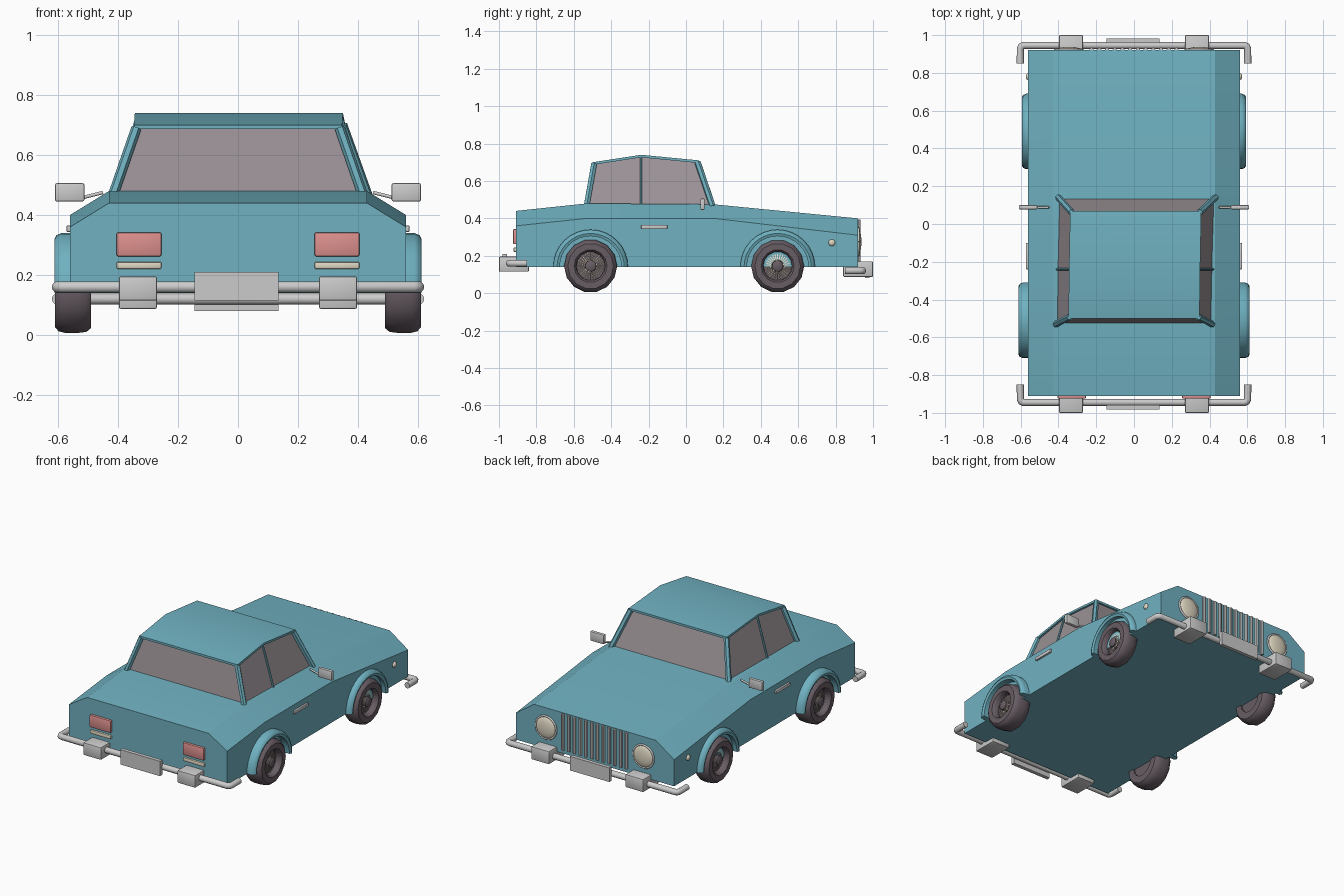
import bpy, bmesh, math
from mathutils import Vector

if "Cube" in bpy.data.objects:
    bpy.data.objects.remove(bpy.data.objects["Cube"])

def material(name, rgb):
    m = bpy.data.materials.new(name)
    m.diffuse_color = (*rgb, 1)
    m.use_nodes = True
    m.node_tree.nodes["Principled BSDF"].inputs["Base Color"].default_value = m.diffuse_color
    return m

TEAL = material("teal_paint", (0.16, 0.44, 0.53))
GLASS = material("window_grey", (0.33, 0.29, 0.31))
RUBBER = material("dark_rubber", (0.14, 0.11, 0.13))
CREAM = material("cream_lens", (0.75, 0.69, 0.55))
RED = material("red_lens", (0.72, 0.28, 0.27))

def finish(ob, mat=None, smooth=35):
    if mat:
        ob.data.materials.append(mat)
    bpy.ops.object.select_all(action='DESELECT')
    ob.select_set(True)
    bpy.context.view_layer.objects.active = ob
    if smooth:
        bpy.ops.object.shade_smooth_by_angle(angle=math.radians(smooth))
    return ob

def from_bm(name, bm, mat=None, smooth=35):
    bmesh.ops.recalc_face_normals(bm, faces=bm.faces)
    me = bpy.data.meshes.new(name)
    bm.to_mesh(me)
    bm.free()
    ob = bpy.data.objects.new(name, me)
    bpy.context.collection.objects.link(ob)
    return finish(ob, mat, smooth)

def box(name, x, y, z, mat=None, bevel=0.006):
    bm = bmesh.new()
    bmesh.ops.create_cube(bm, size=1)
    for v in bm.verts:
        for i, (a, b) in enumerate((x, y, z)):
            v.co[i] = a if v.co[i] < 0 else b
    if bevel:
        bmesh.ops.bevel(bm, geom=bm.edges[:], offset=bevel, segments=2, affect='EDGES', profile=0.5)
    return from_bm(name, bm, mat)

def loft(name, rings, mat, cap=True, smooth=25):
    bm = bmesh.new()
    R = [[bm.verts.new(p) for p in r] for r in rings]
    n = len(R[0])
    for a, b in zip(R, R[1:]):
        for i in range(n):
            bm.faces.new((a[i], a[(i + 1) % n], b[(i + 1) % n], b[i]))
    if cap:
        bm.faces.new(R[0])
        bm.faces.new(R[-1])
    return from_bm(name, bm, mat, smooth)

def lathe_x(name, profile, y, z, n, mat, sx=1, arc=2 * math.pi, smooth=40):
    """Revolve a closed (x, radius) profile about an axis parallel to x."""
    rings = [[(sx * x, y + r * math.cos(arc * k / n), z + r * math.sin(arc * k / n))
              for x, r in profile] for k in range(n + 1)]
    full = arc > 6
    ob = loft(name, rings, mat, cap=not full, smooth=smooth)
    if full:
        bm = bmesh.new()
        bm.from_mesh(ob.data)
        bmesh.ops.remove_doubles(bm, verts=bm.verts, dist=1e-5)
        bm.to_mesh(ob.data)
        bm.free()
    return ob

def tube(name, pts, r, mat=None, res=3, smooth=40):
    cu = bpy.data.curves.new(name, 'CURVE')
    cu.dimensions = '3D'
    cu.bevel_depth, cu.bevel_resolution, cu.use_fill_caps = r, res, True
    sp = cu.splines.new('POLY')
    sp.points.add(len(pts) - 1)
    for p, c in zip(sp.points, pts):
        p.co = (*c, 1)
    ob = bpy.data.objects.new(name, cu)
    bpy.context.collection.objects.link(ob)
    finish(ob, None, 0)
    bpy.ops.object.convert(target='MESH')
    return finish(bpy.context.object, mat, smooth)

# Body shell: chamfered cross-section lofted along y (y, shoulder z, top z)
loft("body", [[(-.56, y, .14), (.56, y, .14), (.56, y, s), (.43, y, t), (-.43, y, t), (-.56, y, s)]
              for y, s, t in ((-.91, .36, .44), (-.53, .40, .48), (.15, .40, .475), (.92, .31, .40))], TEAL)

# Cabin stations: base y, roof y, roof z, sideways shift
STATIONS = ((-.54, -.50, .70, 0), (-.24, -.24, .74, .005), (.15, .07, .71, .015))

def cabin(i, s, inset=0.0):
    by, ty, tz, dx = STATIONS[i]
    dy = inset * (1 if i == 0 else -1 if i == 2 else 0)
    return (Vector((s * (.425 - inset) + dx, by + dy, .465)),
            Vector((s * (.347 - inset) + dx * .6, ty + dy, tz - .01)))

# Glasshouse
rings = []
for i in range(3):
    (a, b), (d, c) = cabin(i, -1, .014), cabin(i, 1, .014)
    rings.append([a, d, c, b])
loft("windows", rings, GLASS, smooth=0)

# Roof panel
rings = []
for i in range(3):
    b, c = cabin(i, -1)[1], cabin(i, 1)[1]
    up, lo = Vector((0, 0, .01)), Vector((0, 0, -.004))
    rings.append([b + lo, c + lo, c + up, b + up])
loft("roof", rings, TEAL, smooth=25)

# Window pillars
for s in (-1, 1):
    for i in range(3):
        a, b = cabin(i, s, .008)
        tube("pillar", [a, b], .006 if i == 1 else .017, TEAL, res=1)

# Wheels and arches
for s in (-1, 1):
    for y, out in ((-.51, .61), (.49, .592)):
        c = (y, .145)
        lathe_x("tyre", [(.49, .08), (.49, .125), (.505, .138), (.535, .142), (out - .035, .142),
                         (out - .012, .136), (out, .122), (out, .088), (out - .012, .078), (out - .05, .076)],
                *c, 14, RUBBER, s)
        lathe_x("wheel_dish", [(.50, .0), (.50, .082), (out - .045, .082), (out - .045, .0)], *c, 14, RUBBER, s)
        lathe_x("wheel_hub", [(.53, .0), (.53, .034), (out - .012, .03), (out - .006, .022), (out - .006, .0)],
                *c, 14, RUBBER, s)
        # Wire spokes joined in one mesh
        bm = bmesh.new()
        for k in range(28):
            t = 2 * math.pi * k / 28
            u, w = Vector((0, math.cos(t), math.sin(t))), Vector((0, -math.sin(t), math.cos(t)))
            ctr = Vector((0, *c))
            vs = [bm.verts.new(ctr + Vector((s * x, 0, 0)) + u * r + w * q)
                  for r, x in ((.03, out - .022), (.078, out - .036)) for q in (-.003, .003)]
            bm.faces.new((vs[0], vs[1], vs[3], vs[2]))
        from_bm("wheel_spokes", bm, CREAM, 0)
        # Flared arch, half a turn
        lathe_x("wheel_arch", [(.50, .165), (.50, .20), (out - .022, .20), (out - .005, .193),
                               (out + .002, .18), (out - .004, .165)],
                y, .14, 16, TEAL, s, arc=math.pi)

# Bumpers, overriders and plates at both ends
for e, z, oz, pz in ((-1, .16, (.115, .195), (.115, .21)), (1, .12, (.087, .17), (.08, .17))):
    corner = [(.602, e * .85), (.602, e * .928), (.596, e * .94), (.585, e * .945)]
    path = [(x, y, z) for x, y in corner] + [(-x, y, z) for x, y in reversed(corner)]
    tube("bumper", path, .019)
    for s in (-1, 1):
        box("overrider", sorted((s * .27, s * .397)), sorted((e * .84, e)), oz)
    box("number_plate", (-.145, .135), sorted((e * .958, e * .982)), pz, bevel=0)

# Lights, handles and mirrors on each side
for s in (-1, 1):
    lx = sorted((s * .255, s * .405))
    box("tail_light", lx, (-.925, -.90), (.262, .342), RED)
    box("reverse_light", lx, (-.922, -.90), (.22, .244), CREAM)
    for name, p, r, d in (("headlight", (s * .345, .92, .275), (.07, .018, .07), 0),
                          ("side_marker", (s * .56, .78, .27), (.013, .018, .018), 0)):
        bm = bmesh.new()
        bmesh.ops.create_uvsphere(bm, u_segments=20, v_segments=12, radius=1)
        for v in bm.verts:
            v.co = Vector(p) + Vector([v.co[i] * r[i] for i in range(3)])
        from_bm(name, bm, CREAM, 60)
    tube("headlight_rim", [(s * .345 + .072 * math.cos(k * math.pi / 12), .922,
                            .275 + .072 * math.sin(k * math.pi / 12)) for k in range(25)], .006)
    box("door_handle", sorted((s * .555, s * .572)), (-.24, -.10), (.343, .365), bevel=.004)
    box("mirror", sorted((s * .512, s * .61)), (.077, .10), (.445, .506))
    tube("mirror_arm", [(s * .45, .088, .475), (s * .53, .088, .455)], .006)

# Grille bars
for k in range(12):
    x = -.225 + .45 * k / 11
    tube("grille_bar", [(x, .923, .165), (x, .923, .395)], .011, res=2)
